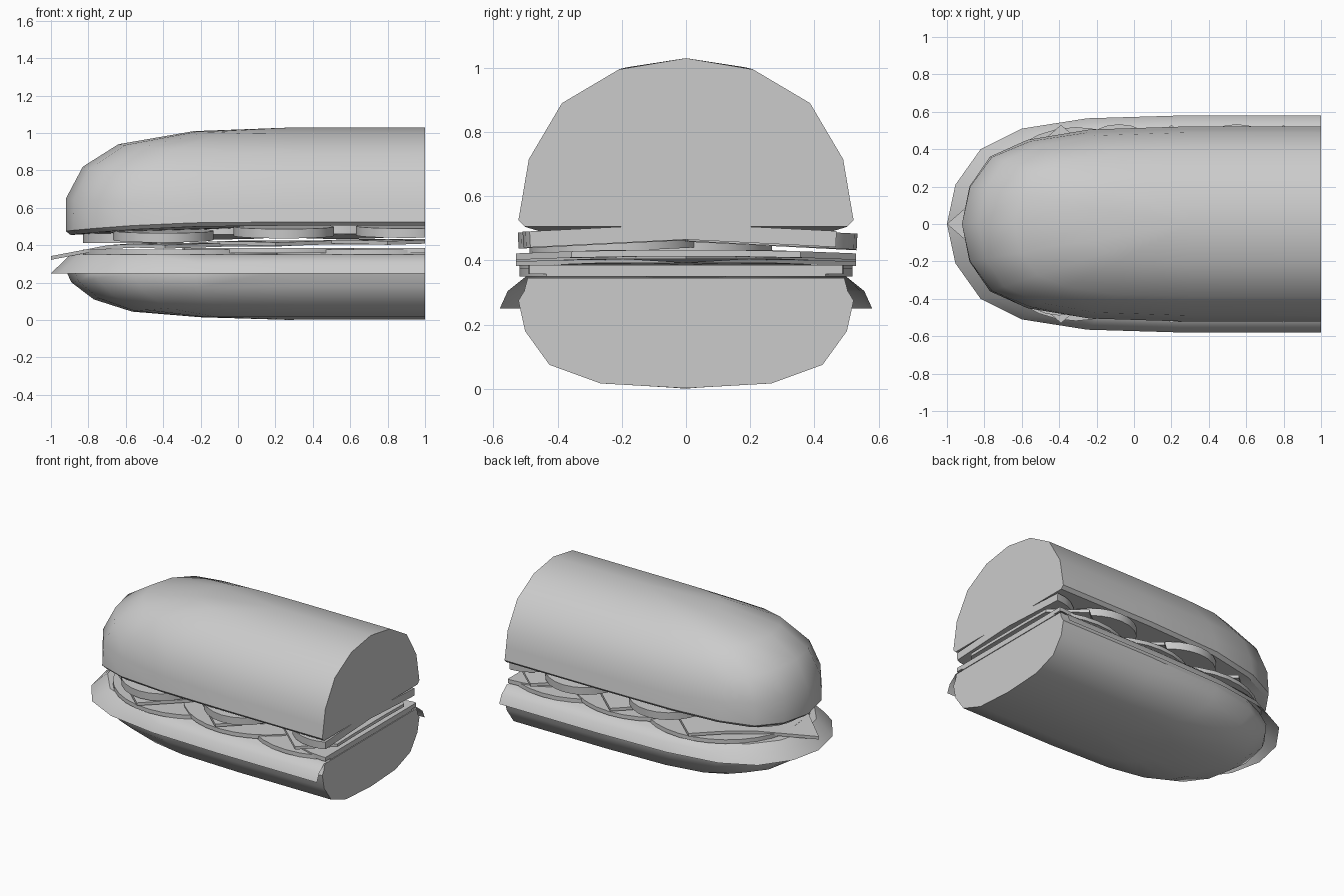
import bpy, bmesh, math
from mathutils import Matrix, Vector

if "Cube" in bpy.data.objects:
    bpy.data.objects.remove(bpy.data.objects["Cube"])

CX = 0.3          # where the straight loaf turns into the rounded end
BLEND = [0, 0, 0.1, 0.4, 0.7, 0.9, 1.0]


def finish(bm, name, smooth=None):
    bmesh.ops.recalc_face_normals(bm, faces=bm.faces)
    me = bpy.data.meshes.new(name)
    bm.to_mesh(me)
    bm.free()
    ob = bpy.data.objects.new(name, me)
    bpy.context.collection.objects.link(ob)
    if smooth:
        bpy.ops.object.select_all(action='DESELECT')
        ob.select_set(True)
        bpy.context.view_layer.objects.active = ob
        bpy.ops.object.shade_smooth_by_angle(angle=math.radians(smooth))
    return ob


def loaf(name, outline, side, end, closed=True):
    """Sweep a (scale, z) profile round a half-loaf outline, blending side to end."""
    half = [(x, y, t) for (x, y), t in zip(outline, BLEND)]
    path = half + [(x, -y, t) for x, y, t in reversed(half[:-1])]
    bm = bmesh.new()
    rows = []
    for x, y, t in path:
        c = max(x, CX)
        row = []
        for (s0, z0), (s1, z1) in zip(side, end):
            s, z = s0 + (s1 - s0) * t, z0 + (z1 - z0) * t
            row.append(bm.verts.new((c + (x - c) * s, y * s, z)))
        rows.append(row)
    for a, b in zip(rows, rows[1:]):
        for i in range(len(side) - 1):
            bm.faces.new((a[i], a[i + 1], b[i + 1], b[i]))
    bmesh.ops.remove_doubles(bm, verts=bm.verts, dist=0.0005)
    bmesh.ops.dissolve_degenerate(bm, edges=bm.edges, dist=0.0001)
    if closed:
        bmesh.ops.holes_fill(bm, edges=[e for e in bm.edges if e.is_boundary], sides=0)
    return finish(bm, name, 40)


def cut_end(bm):
    """Slice the filling flush with the cut face of the loaf."""
    g = bm.verts[:] + bm.edges[:] + bm.faces[:]
    r = bmesh.ops.bisect_plane(bm, geom=g, plane_co=(1, 0, 0), plane_no=(1, 0, 0), clear_outer=True)
    edges = [e for e in r['geom_cut'] if isinstance(e, bmesh.types.BMEdge)]
    if edges:
        bmesh.ops.holes_fill(bm, edges=edges, sides=0)


def slice_disc(name, x, y, z, r, h, tilt=0.0, segs=24):
    bm = bmesh.new()
    m = Matrix.Translation((x, y, z)) @ Matrix.Rotation(tilt, 4, 'X')
    bmesh.ops.create_cone(bm, cap_ends=True, segments=segs, radius1=r, radius2=r, depth=h, matrix=m)
    cut_end(bm)
    return finish(bm, name, 35)


def cheese(name, x, z, droop):
    """Thin square turned cornerwise, its left corner drooping."""
    bm = bmesh.new()
    n = 4
    top, bot = {}, {}
    for i in range(n + 1):
        for j in range(n + 1):
            u, v = i / n * 2 - 1, j / n * 2 - 1
            a, b = (u + v) / 2, (u - v) / 2
            zz = z - droop * max(0, -a - 0.4) / 0.6 - 0.02 * max(0, abs(b) - 0.5)
            p = Vector((x + a * 0.61, b * 0.53, zz))
            top[i, j] = bm.verts.new(p)
            bot[i, j] = bm.verts.new(p - Vector((0, 0, 0.02)))
    for i in range(n):
        for j in range(n):
            q = [(i, j), (i + 1, j), (i + 1, j + 1), (i, j + 1)]
            bm.faces.new([top[k] for k in q])
            bm.faces.new([bot[k] for k in reversed(q)])
    for k in range(n):
        for a, b in (((k, 0), (k + 1, 0)), ((k, n), (k + 1, n)),
                     ((0, k), (0, k + 1)), ((n, k), (n, k + 1))):
            bm.faces.new((top[a], top[b], bot[b], bot[a]))
    bmesh.ops.recalc_face_normals(bm, faces=bm.faces)
    cut_end(bm)
    return finish(bm, name)


# Bread
bun_outline = [(1, .522), (.3, .522), (-.24, .505), (-.57, .45), (-.77, .36), (-.88, .2), (-.92, 0)]
loaf("top_bun", bun_outline,
     [(0, 1.03), (.4, .995), (.74, .89), (.938, .715), (.972, .61), (1, .525), (.96, .505), (0, .505)],
     [(0, 1.03), (.44, 1.01), (.77, .94), (.926, .82), (1, .65), (1, .475), (.98, .455), (0, .505)])
loaf("bottom_bun", bun_outline,
     [(0, .002), (.51, .017), (.815, .075), (.96, .18), (1, .275), (.965, .305), (.945, .345), (0, .345)],
     [(0, .0), (.41, .015), (.71, .045), (.877, .11), (.975, .2), (.995, .25), (.945, .34), (0, .345)])

# Lettuce sheet with drooping rim
loaf("lettuce",
     [(1, .58), (.25, .58), (-.25, .565), (-.6, .51), (-.82, .4), (-.955, .21), (-1, 0)],
     [(0, .35), (.86, .35), (.957, .305), (1, .25)],
     [(0, .35), (.92, .35), (.96, .3), (1, .25)], closed=False)

# Meat rounds
for i, (x, z) in enumerate([(-.31, .363), (.22, .372), (.72, .363), (.98, .372)]):
    slice_disc(f"meat_{i + 1}", x, 0, z, .518 if i < 3 else .49, .027, segs=32)

# Cheese squares
for i, (x, z, d) in enumerate([(-.39, .412, .07), (.2, .425, .02), (.8, .432, .02)]):
    cheese(f"cheese_{i + 1}", x, z, d)

# Tomato slices, tilting down outwards
for i, (x, y, z) in enumerate([(-.56, 0, .438), (-.4, -.22, .453), (-.08, .265, .47), (.245, -.255, .475),
                               (.55, .265, .472), (.9, -.24, .478), (1.0, .2, .48)]):
    slice_disc(f"tomato_{i + 1}", x, y, z, .268, .05, -.05 * (y > .1) + .05 * (y < -.1))
